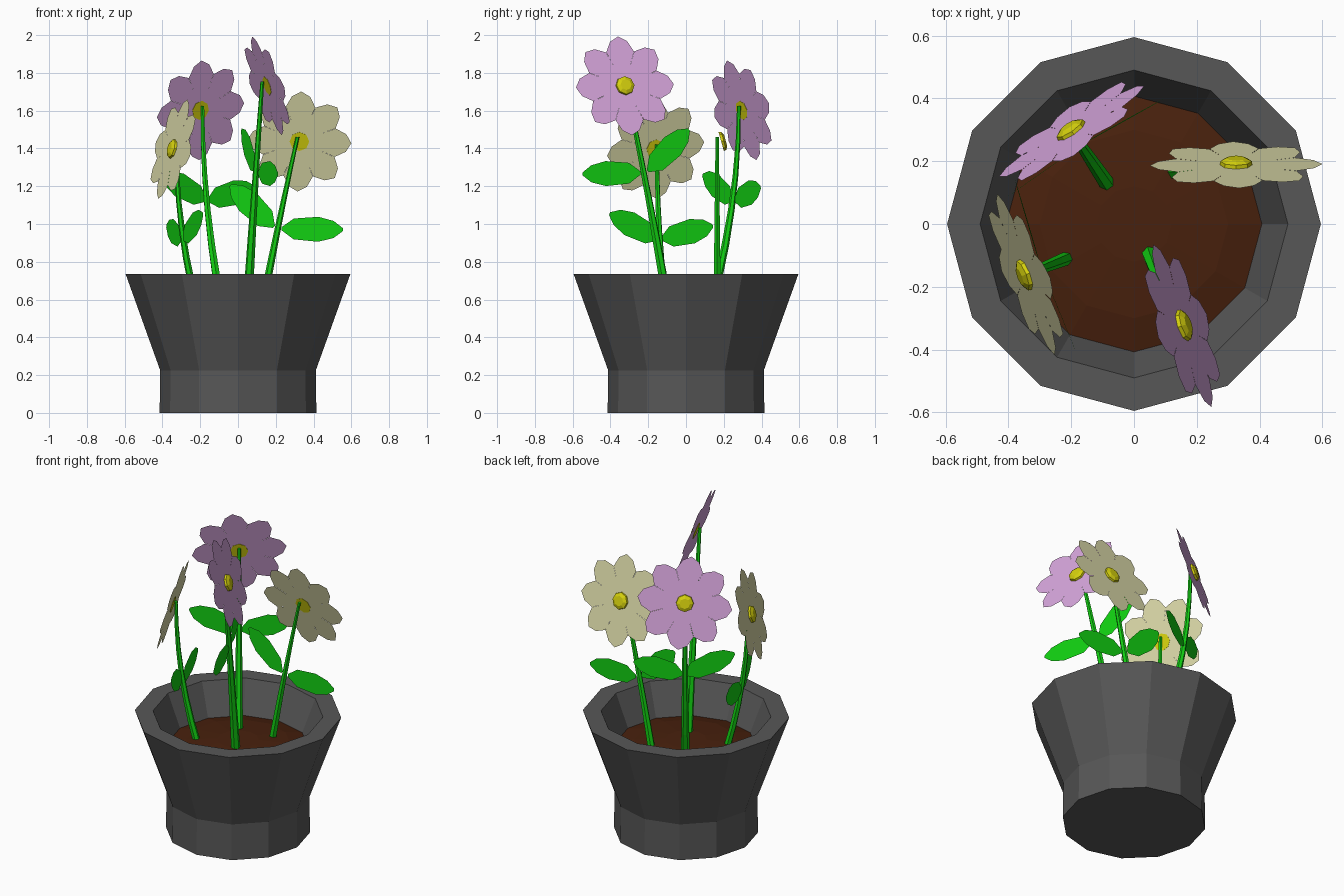
import bpy, bmesh, math
from mathutils import Vector, Matrix

if "Cube" in bpy.data.objects:
    bpy.data.objects.remove(bpy.data.objects["Cube"])


def material(name, rgb):
    m = bpy.data.materials.new(name)
    m.diffuse_color = (*rgb, 1)
    m.use_nodes = True
    m.node_tree.nodes["Principled BSDF"].inputs["Base Color"].default_value = m.diffuse_color
    return m


GREY = material("charcoal_pot", (0.095, 0.095, 0.095))
SOIL = material("brown_soil", (0.066, 0.015, 0.004))
GREEN = material("leaf_green", (0.006, 0.64, 0.006))
PINK = material("mauve_petal", (0.66, 0.37, 0.70))
CREAM = material("cream_petal", (0.70, 0.69, 0.39))
YELLOW = material("yellow_centre", (0.66, 0.63, 0.004))


def make(name, bm, mat, matrix=Matrix()):
    me = bpy.data.meshes.new(name)
    bm.to_mesh(me)
    bm.free()
    me.materials.append(mat)
    ob = bpy.data.objects.new(name, me)
    ob.matrix_world = matrix
    bpy.context.collection.objects.link(ob)
    return ob


def skin(rings, cap=True):
    """Bridge a list of point rings into a tube with capped ends."""
    bm = bmesh.new()
    loops = [[bm.verts.new(p) for p in r] for r in rings]
    n = len(loops[0])
    for a, b in zip(loops, loops[1:]):
        for i in range(n):
            j = (i + 1) % n
            bm.faces.new((a[i], a[j], b[j], b[i]))
    if cap:
        bm.faces.new(loops[0][::-1])
        bm.faces.new(loops[-1])
    bmesh.ops.recalc_face_normals(bm, faces=bm.faces)
    return bm


def circle(r, z, n=12):
    return [Vector((r * math.cos(math.tau * i / n), r * math.sin(math.tau * i / n), z))
            for i in range(n)]


def blade(bm, start, end, outline):
    """Flat blade in the local XZ plane; outline = (fraction along, half width)."""
    start, end = Vector(start), Vector(end)
    d = end - start
    side = Vector((-d.z, 0, d.x)).normalized()
    left = [start + d * t + side * w for t, w in outline]
    right = [start + d * t - side * w for t, w in reversed(outline) if w > 0]
    bm.faces.new([bm.verts.new(p) for p in left + right])


# Pot: flared twelve-sided bowl on a straight foot, with a hollow inside
POT = [(0.415, 0), (0.412, 0.225), (0.595, 0.735), (0.49, 0.735), (0.405, 0.53)]
make("pot", skin([circle(r, z) for r, z in POT]), GREY)

# Soil: low dome
make("soil", skin([circle(0.408, 0.535), circle(0.30, 0.56), circle(0.12, 0.575)]), SOIL)

# Plant frame: local x = right seen from the flower's front, -y = facing, z up
PETAL = [(0.1, 0.012), (0.69, 0.078), (0.90, 0.048), (1, 0)]
LEAF = [(0, 0.008), (0.2, 0.055), (0.6, 0.066), (0.85, 0.045), (1, 0.008)]


def stem_leaning(d):
    return 0.01 + 0.225 * d - 0.02 * d * d, 0.035


def stem_bowed(d):
    return 0.0, 0.03 + 0.16 * d * d


# Each kind: stem curve, petal turn, leaves as (start, end) in x, y, z
KINDS = {
    "leaning": (stem_leaning, 2, [((0.135, 0.03, -0.455), (0.365, 0.03, -0.235)),
                                  ((0.095, 0.03, -0.465), (-0.23, 0.03, -0.47))]),
    "bowed": (stem_bowed, -8, [((0.0, 0.065, -0.48), (0.285, 0.07, -0.345)),
                               ((-0.01, 0.065, -0.48), (-0.295, 0.09, -0.41))]),
}


def plant(label, kind, centre, facing, tilt, petal_mat):
    curve, turn, leaves = KINDS[kind]
    c = Vector(centre)
    back = -Vector((*facing, 0)).normalized()
    right = back.cross(Vector((0, 0, 1)))
    frame = Matrix((right, back, Vector((0, 0, 1)))).transposed().to_4x4()
    frame = Matrix.Translation(c) @ frame

    # Stem: tapered tube from just under the soil to the bloom
    depth, steps, rings = c.z - 0.5, 6, []
    for i in range(steps + 1):
        d = depth * i / steps
        x, y = curve(d)
        rings.append([p + Vector((x, y, 0.02 - d)) for p in circle(0.010 + 0.014 * d, 0, 6)])
    make(label + "_stem", skin(rings), GREEN, frame)

    # Leaves
    bm = bmesh.new()
    for a, b in leaves:
        blade(bm, a, b, LEAF)
    make(label + "_leaves", bm, GREEN, frame)

    # Bloom: eight petals around a button, tipped slightly upward
    head = frame @ Matrix.Rotation(-math.asin(tilt), 4, 'X')
    bm = bmesh.new()
    for i in range(8):
        a = math.radians(90 + turn + 45 * i)
        tip = Vector((math.cos(a), 0, math.sin(a))) * 0.275
        blade(bm, (0, 0.012, 0), tip + Vector((0, 0.012, 0)), PETAL)
    make(label + "_petals", bm, petal_mat, head)
    button = skin([circle(0.052, 0, 8), circle(0.05, 0.014, 8), circle(0.03, 0.024, 8)])
    make(label + "_button", button, YELLOW,
         head @ Matrix.Translation((0, 0.014, 0)) @ Matrix.Rotation(math.pi / 2, 4, 'X'))


plant("front_flower", "leaning", (0.165, -0.32, 1.735), (0.946, 0.325), 0.31, PINK)
plant("right_flower", "leaning", (0.325, 0.20, 1.44), (0.0, 1.0), 0.27, CREAM)
plant("back_flower", "bowed", (-0.205, 0.305, 1.605), (-0.56, 0.83), 0.25, PINK)
plant("left_flower", "bowed", (-0.355, -0.165, 1.40), (-0.93, -0.366), 0.25, CREAM)
